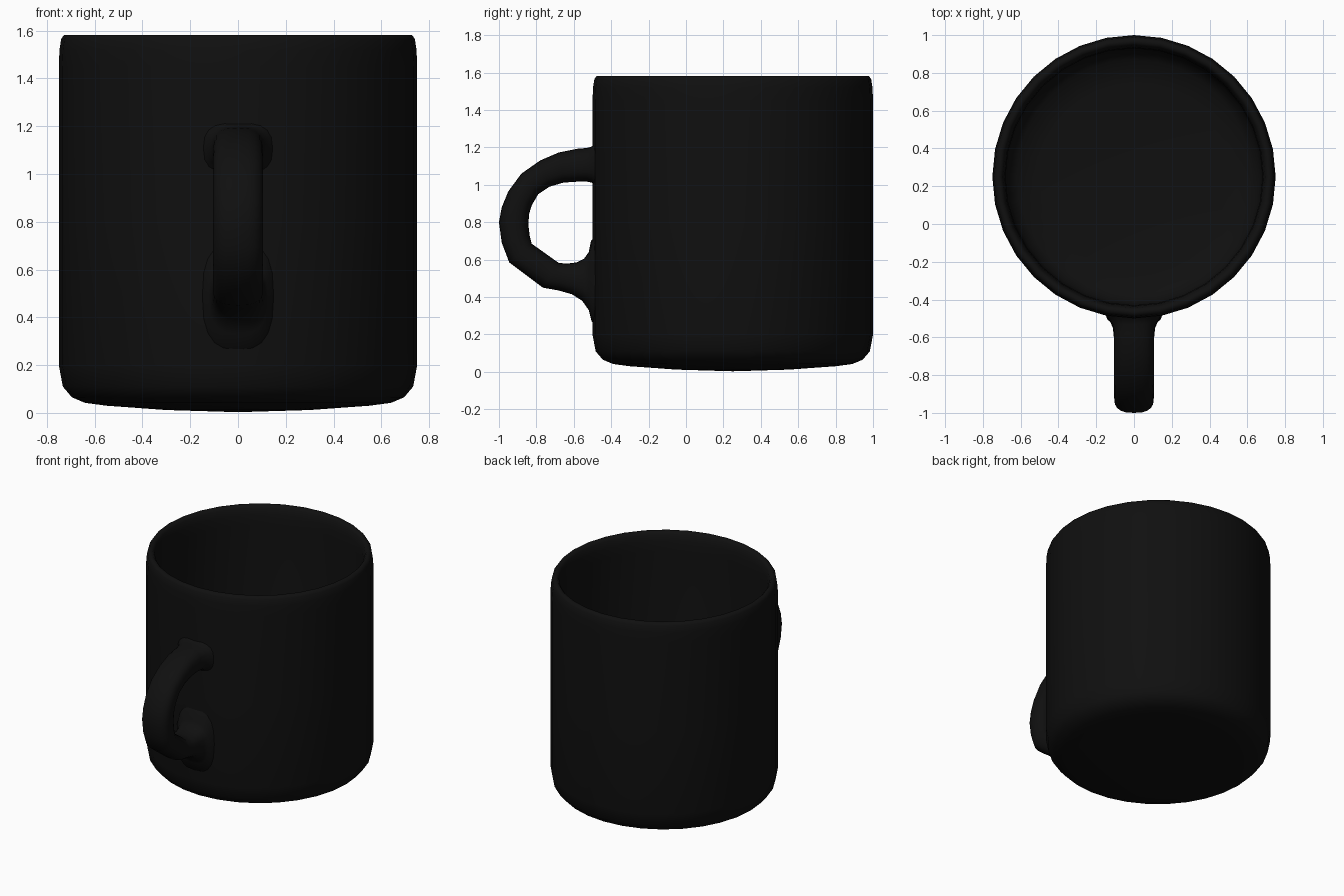
import bpy, bmesh, math
from mathutils import Vector

mat = bpy.data.materials.new("black_glaze")
mat.diffuse_color = (0.005, 0.005, 0.005, 1)


def finish(bm, name):
    bmesh.ops.remove_doubles(bm, verts=bm.verts, dist=1e-5)
    bmesh.ops.recalc_face_normals(bm, faces=bm.faces)
    for f in bm.faces:
        f.smooth = True
    me = bpy.data.meshes.new(name)
    bm.to_mesh(me)
    bm.free()
    me.materials.append(mat)
    ob = bpy.data.objects.new(name, me)
    bpy.context.collection.objects.link(ob)
    return ob


# Cup body: closed wall profile (radius, z) turned around its axis
profile = [(0, 0.003), (0.3, 0.012), (0.55, 0.03), (0.64, 0.042), (0.695, 0.065),
           (0.733, 0.11), (0.75, 0.2), (0.75, 0.8), (0.75, 1.45), (0.747, 1.52),
           (0.74, 1.565), (0.728, 1.582), (0.708, 1.582), (0.695, 1.565),
           (0.685, 1.52), (0.68, 1.45), (0.68, 0.25), (0.665, 0.17),
           (0.62, 0.125), (0.5, 0.1), (0, 0.085)]
bm = bmesh.new()
verts = [bm.verts.new((r, 0, z)) for r, z in profile]
edges = [bm.edges.new(p) for p in zip(verts, verts[1:])]
bmesh.ops.spin(bm, geom=verts + edges, cent=(0, 0, 0), axis=(0, 0, 1),
               angle=2 * math.pi, steps=32, use_duplicate=False)
body = finish(bm, "cup_body")
body.location = (0, 0.25, 0)

# Handle: rounded sections between outer and inner curve, flared at the cup
# (outer y, outer z, inner y, inner z, half width)
sections = [(-0.46, 1.25, -0.46, 0.96, 0.16), (-0.503, 1.205, -0.503, 1.012, 0.135),
            (-0.53, 1.197, -0.53, 1.017, 0.115), (-0.58, 1.193, -0.58, 1.017, 0.105),
            (-0.68, 1.173, -0.655, 1.012, 0.105), (-0.78, 1.13, -0.73, 0.99, 0.105),
            (-0.88, 1.06, -0.79, 0.95, 0.105), (-0.95, 0.965, -0.825, 0.89, 0.105),
            (-0.985, 0.88, -0.84, 0.84, 0.105), (-1.0, 0.80, -0.842, 0.78, 0.105),
            (-0.985, 0.69, -0.836, 0.73, 0.105), (-0.945, 0.585, -0.825, 0.685, 0.105),
            (-0.765, 0.45, -0.68, 0.582, 0.105), (-0.68, 0.435, -0.635, 0.579, 0.105),
            (-0.61, 0.415, -0.585, 0.585, 0.107), (-0.555, 0.38, -0.545, 0.605, 0.112),
            (-0.52, 0.33, -0.52, 0.64, 0.125), (-0.505, 0.27, -0.508, 0.70, 0.14),
            (-0.46, 0.24, -0.46, 0.75, 0.16)]
N = 20
bm = bmesh.new()
rings = []
for oy, oz, iy, iz, w in sections:
    outer, inner = Vector((0, oy, oz)), Vector((0, iy, iz))
    mid, half = (outer + inner) / 2, (outer - inner) / 2
    ring = []
    for i in range(N):
        a = 2 * math.pi * i / N
        c, s = math.cos(a), math.sin(a)
        u = math.copysign(abs(c) ** 0.75, c)
        v = math.copysign(abs(s) ** 0.75, s)
        ring.append(bm.verts.new(mid + half * v + Vector((w * u, 0, 0))))
    rings.append(ring)
for a, b in zip(rings, rings[1:]):
    for i in range(N):
        j = (i + 1) % N
        bm.faces.new((a[i], a[j], b[j], b[i]))
finish(bm, "handle")
